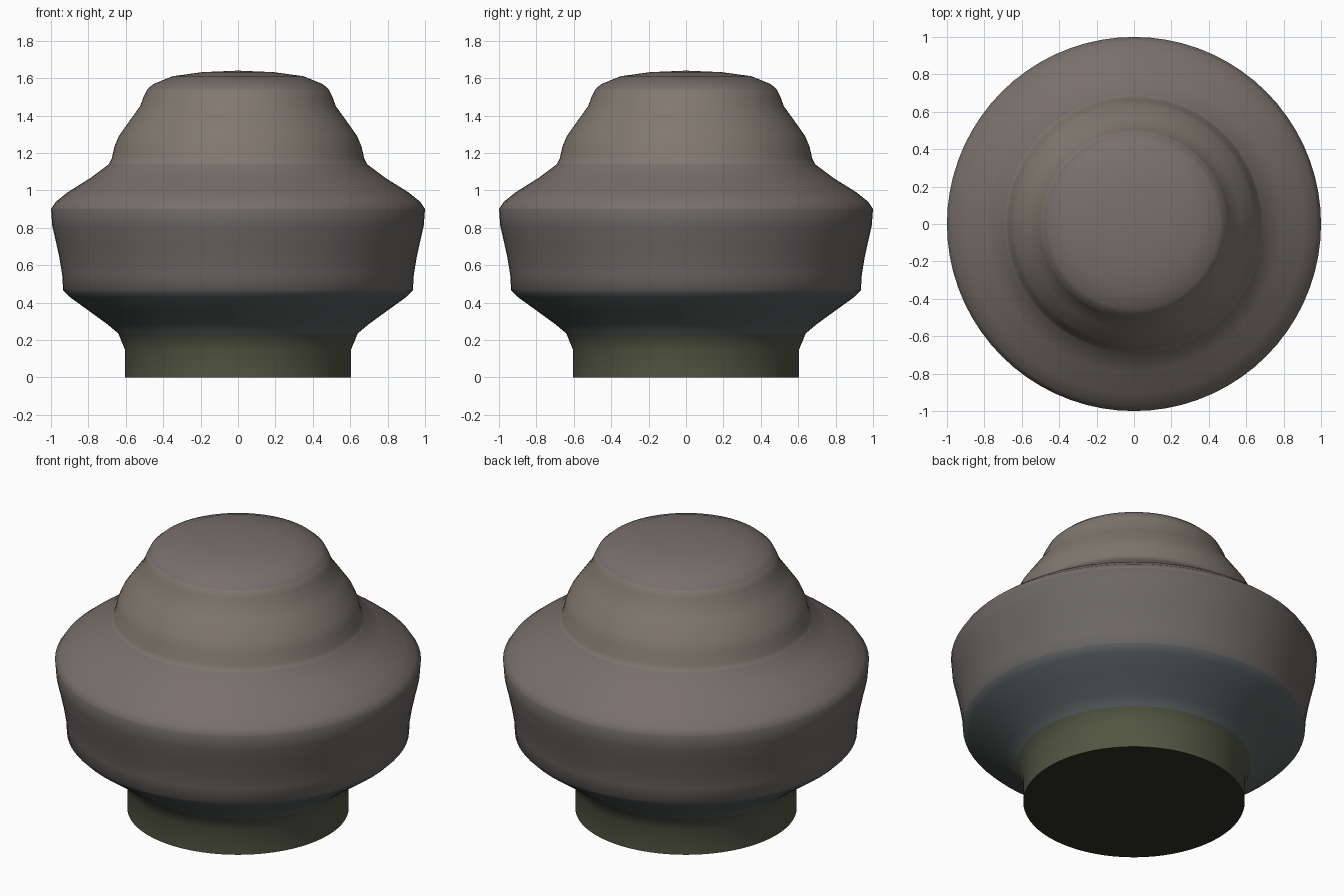
import bpy, bmesh, math

if "Cube" in bpy.data.objects:
    bpy.data.objects.remove(bpy.data.objects["Cube"])

SIDES = 72

# Outer profile from foot to crown: (radius, height)
profile = [(0.605, 0.0), (0.605, 0.15), (0.64, 0.235), (0.70, 0.285),
           (0.81, 0.365), (0.90, 0.43), (0.935, 0.465), (0.94, 0.55),
           (0.955, 0.64), (0.97, 0.71), (0.993, 0.81), (1.0, 0.90),
           (0.975, 0.938), (0.91, 0.99), (0.79, 1.065), (0.69, 1.14),
           (0.675, 1.17), (0.66, 1.235), (0.637, 1.29), (0.57, 1.385),
           (0.523, 1.45), (0.505, 1.50), (0.485, 1.54), (0.455, 1.567),
           (0.35, 1.61), (0.19, 1.632)]
CROWN_Z = 1.64

# Colour bands: (name, top height, colour)
bands = [("moss_foot", 0.22, (0.085, 0.09, 0.055, 1)),
         ("slate_underside", 0.47, (0.10, 0.115, 0.115, 1)),
         ("grey_belly", 0.91, (0.15, 0.135, 0.13, 1)),
         ("brown_shoulder", 1.15, (0.19, 0.16, 0.145, 1)),
         ("tan_neck", 1.55, (0.22, 0.19, 0.16, 1)),
         ("brown_crown", 9.0, (0.19, 0.16, 0.15, 1)),
         ("dark_bottom", -1.0, (0.03, 0.03, 0.022, 1))]

# Turned body: rings joined by quads, closed at both ends
bm = bmesh.new()
rings = []
for r, z in profile:
    rings.append([bm.verts.new((r * math.cos(a), r * math.sin(a), z))
                  for a in (2 * math.pi * i / SIDES for i in range(SIDES))])
for low, high in zip(rings, rings[1:]):
    for i in range(SIDES):
        j = (i + 1) % SIDES
        bm.faces.new((low[i], low[j], high[j], high[i]))
tip = bm.verts.new((0, 0, CROWN_Z))
for i in range(SIDES):
    bm.faces.new((rings[-1][i], rings[-1][(i + 1) % SIDES], tip))
bottom = bm.faces.new(list(reversed(rings[0])))

# Assign colour bands by face height
for f in bm.faces:
    z = f.calc_center_median().z
    f.material_index = next(k for k, b in enumerate(bands) if z < b[1])
bottom.material_index = len(bands) - 1

mesh = bpy.data.meshes.new("turned_body")
bm.to_mesh(mesh)
bm.free()
for name, _, colour in bands:
    mat = bpy.data.materials.new(name)
    mat.diffuse_color = colour
    mat.use_nodes = True
    mat.node_tree.nodes["Principled BSDF"].inputs["Base Color"].default_value = mat.diffuse_color
    mesh.materials.append(mat)

body = bpy.data.objects.new("turned_body", mesh)
bpy.context.collection.objects.link(body)
bpy.context.view_layer.objects.active = body
body.select_set(True)
bpy.ops.object.shade_smooth_by_angle(angle=math.radians(50))
